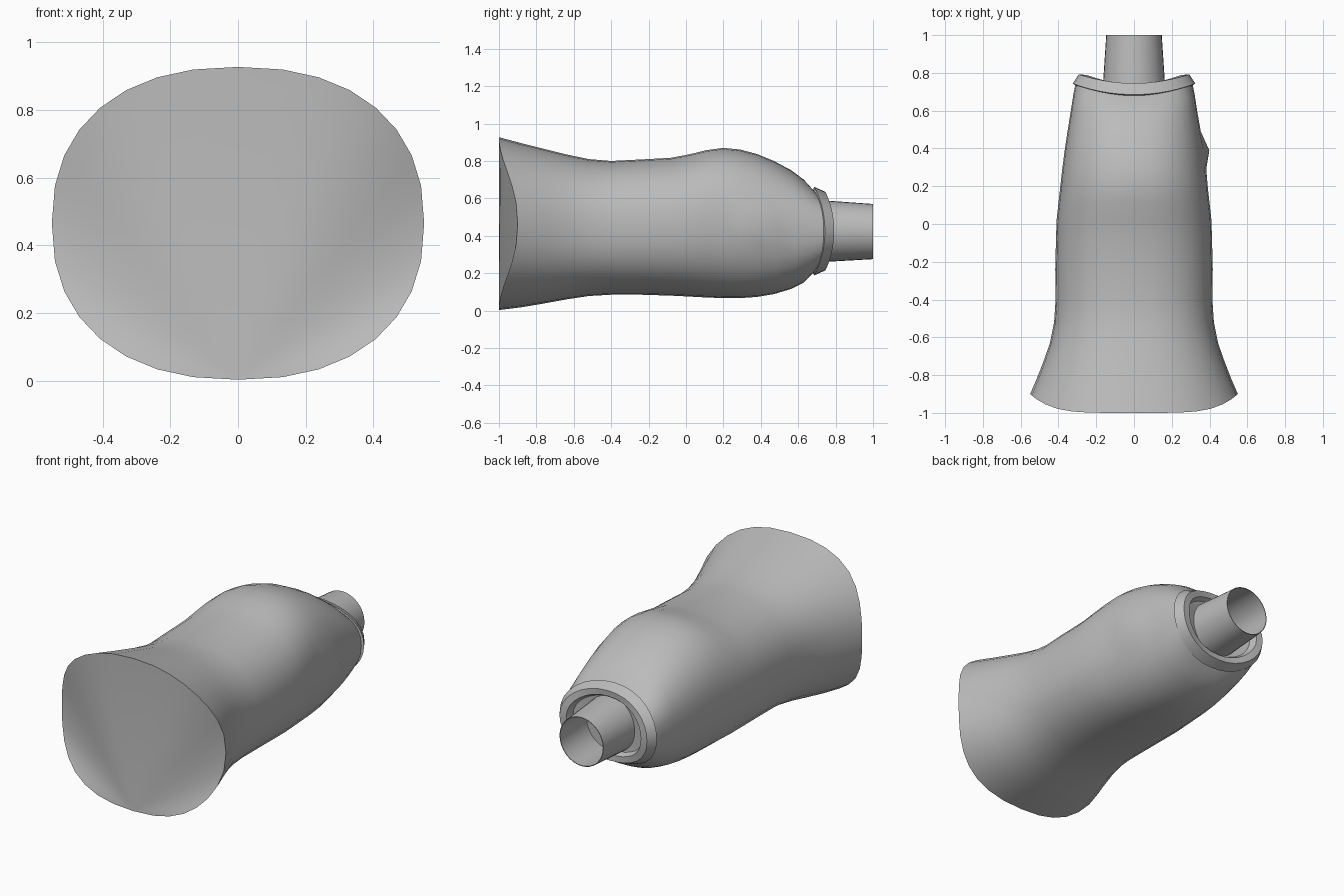
import bpy, bmesh, math

SEG = 32

grey = bpy.data.materials.new("plain grey")
grey.diffuse_color = (0.5, 0.5, 0.5, 1)


def section(y, side, w, zt, zb, n, p):
    """Rounded cross-section; its sides are swept back by 'side'."""
    pts = []
    for i in range(SEG):
        a = 2 * math.pi * i / SEG
        s, c = math.sin(a), math.cos(a)
        x = math.copysign(abs(s) ** (2 / n), s)
        z = math.copysign(abs(c) ** (2 / n), c)
        pts.append((w * x, y + side * abs(x) ** p,
                    (zt + zb) / 2 + z * (zt - zb) / 2))
    return pts


def loft(name, sections, fan_start=False, angle=35):
    """Skin a list of sections; optionally close the first one."""
    bm = bmesh.new()
    rings = [[bm.verts.new(p) for p in s] for s in sections]
    for a, b in zip(rings, rings[1:]):
        for i in range(SEG):
            j = (i + 1) % SEG
            bm.faces.new((a[i], a[j], b[j], b[i]))
    if fan_start:
        r = rings[0]
        k = SEG // 2                      # fan from the lowest point
        for i in range(1, SEG - 1):
            bm.faces.new((r[k], r[(k + i + 1) % SEG], r[(k + i) % SEG]))
    bmesh.ops.recalc_face_normals(bm, faces=bm.faces)
    me = bpy.data.meshes.new(name)
    bm.to_mesh(me)
    bm.free()
    me.materials.append(grey)
    ob = bpy.data.objects.new(name, me)
    bpy.context.collection.objects.link(ob)
    bpy.ops.object.select_all(action='DESELECT')
    ob.select_set(True)
    bpy.context.view_layer.objects.active = ob
    bpy.ops.object.shade_smooth_by_angle(angle=math.radians(angle))
    return ob


# Body: flared foot, waist, bulge and tapered shoulder
# (y, side sweep, half width, top, bottom)
rows = [
    (-1.00, 0.10, 0.55, 0.927, 0.003), (-0.88, 0.06, 0.515, 0.895, 0.018),
    (-0.76, 0.03, 0.48, 0.865, 0.038), (-0.64, 0.01, 0.445, 0.835, 0.060),
    (-0.52, 0.0, 0.423, 0.81, 0.078), (-0.40, 0.0, 0.415, 0.80, 0.085),
    (-0.24, 0.0, 0.417, 0.808, 0.085), (-0.08, 0.0, 0.413, 0.817, 0.08),
    (0.02, 0.0, 0.41, 0.836, 0.075), (0.11, 0.0, 0.40, 0.858, 0.07),
    (0.20, 0.0, 0.39, 0.87, 0.067), (0.29, 0.0, 0.38, 0.861, 0.067),
    (0.38, 0.01, 0.367, 0.837, 0.073), (0.47, 0.02, 0.352, 0.80, 0.088),
    (0.56, 0.035, 0.335, 0.752, 0.115), (0.63, 0.05, 0.322, 0.70, 0.15),
    (0.68, 0.06, 0.31, 0.645, 0.20),
]
body = loft("body", [section(*r, 2.3, 5 if r[0] < 0 else 2) for r in rows], True)

# Small raised nub on the right flank
for v in body.data.vertices:
    x, y, z = v.co
    if x > 0:
        v.co.x += 0.032 * math.exp(-((y - 0.385) / 0.06) ** 2 - ((z - 0.45) / 0.08) ** 2)

# Collar: saddle-shaped band with a shallow recessed back
collar = [
    (0.675, 0.055, 0.30, 0.635, 0.21), (0.685, 0.058, 0.325, 0.662, 0.188),
    (0.745, 0.047, 0.293, 0.635, 0.215), (0.742, 0.047, 0.25, 0.60, 0.25),
    (0.715, 0.03, 0.235, 0.585, 0.265), (0.71, 0.01, 0.14, 0.56, 0.29),
]
loft("collar", [section(*r, 2.1, 2) for r in collar], angle=25)

# Nozzle: open, slightly tapered tube
loft("nozzle", [section(*r, 2, 2) for r in [
    (0.70, 0, 0.167, 0.592, 0.258), (1.0, 0, 0.147, 0.57, 0.275),
    (1.0, 0, 0.143, 0.566, 0.279), (0.72, 0, 0.155, 0.58, 0.27)]])
# Inner floor of the nozzle
loft("nozzle_floor", [section(0.73, 0, 0.16, 0.585, 0.265, 2, 2),
                      section(0.735, 0, 0.157, 0.582, 0.268, 2, 2)], True)
